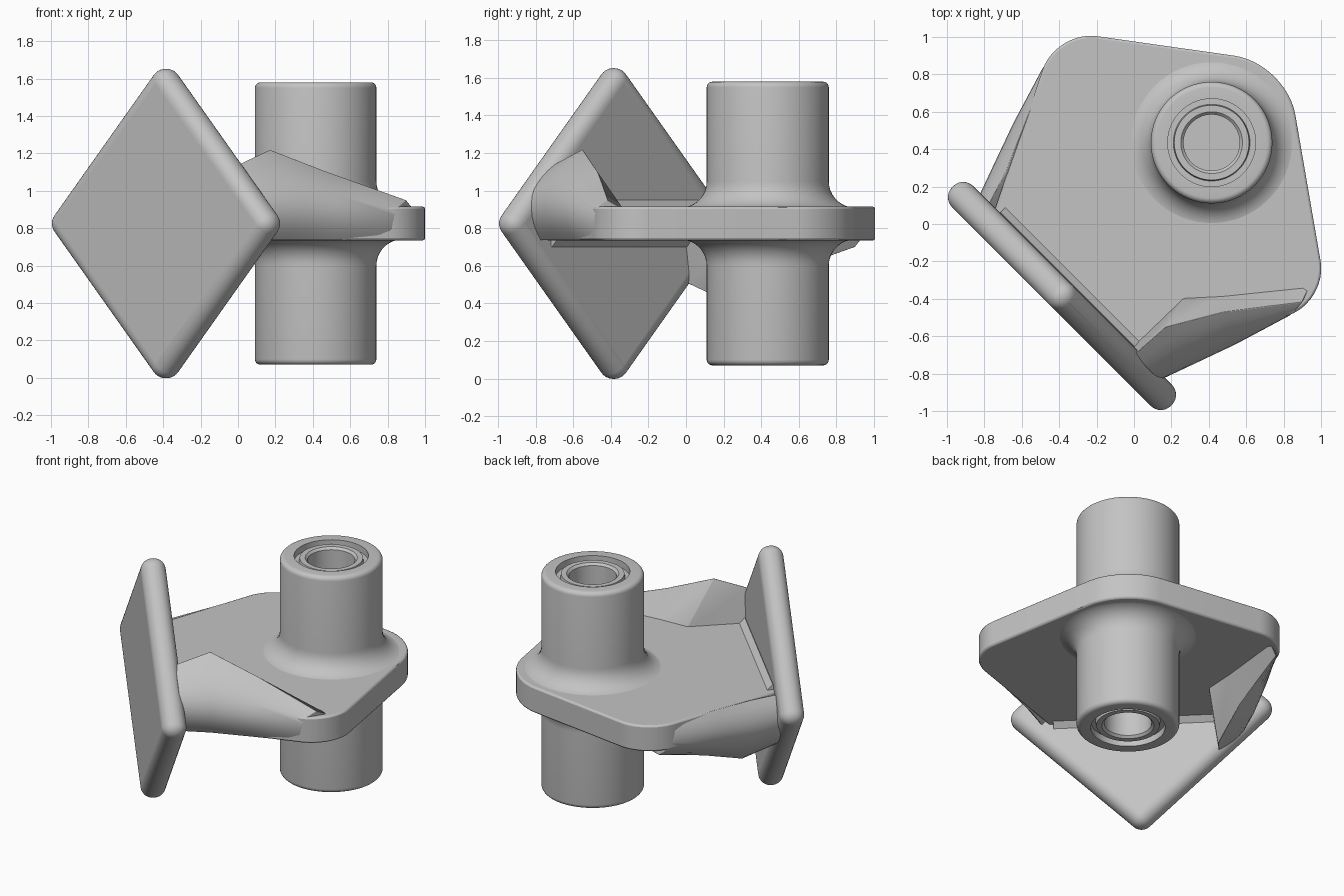
import bpy, bmesh, math
from mathutils import Vector, Matrix
from mathutils.geometry import interpolate_bezier

if "Cube" in bpy.data.objects:
    bpy.data.objects.remove(bpy.data.objects["Cube"])

MID = 0.825            # mid height of the bracket
HALF = 0.09            # half thickness of the flange
grey = bpy.data.materials.new("cast_grey")
grey.use_nodes = True
grey.diffuse_color = (0.55, 0.55, 0.55, 1)
grey.node_tree.nodes["Principled BSDF"].inputs["Base Color"].default_value = grey.diffuse_color


def finish(name, bm, angle=35, bevel=0, segments=4):
    bmesh.ops.recalc_face_normals(bm, faces=bm.faces)
    mesh = bpy.data.meshes.new(name)
    bm.to_mesh(mesh)
    bm.free()
    obj = bpy.data.objects.new(name, mesh)
    bpy.context.collection.objects.link(obj)
    mesh.materials.append(grey)
    if bevel:
        mod = obj.modifiers.new("rounding", 'BEVEL')
        mod.width, mod.segments = bevel, segments
        mod.limit_method, mod.angle_limit = 'ANGLE', math.radians(40)
    bpy.ops.object.select_all(action='DESELECT')
    obj.select_set(True)
    bpy.context.view_layer.objects.active = obj
    bpy.ops.object.shade_smooth_by_angle(angle=math.radians(angle))
    return obj


def box(name, size, location, rotation, bevel, segments):
    bm = bmesh.new()
    bmesh.ops.create_cube(bm, size=1, matrix=Matrix.Diagonal((*size, 1)))
    obj = finish(name, bm, 35, bevel, segments)
    obj.matrix_world = Matrix.Translation(location) @ rotation
    return obj


# Diamond plate, standing on one corner and facing (-x, -y)
turn = Matrix.Rotation(math.radians(-45), 4, 'Z')
box("diamond_plate", (1.214, 0.16, 1.214), (-0.385, -0.385, MID),
    turn @ Matrix.Rotation(math.radians(45), 4, 'Y'), 0.076, 8)

# Flange with three rounded corners
bm = bmesh.new()
outline = [(-0.75, 0.06), (-0.49, 0.82), (-0.415, 1.035), (0.815, 0.86),
           (1.035, -0.415), (0.82, -0.49), (0.06, -0.75)]
verts = [bm.verts.new((x, y, MID - HALF)) for x, y in outline]
bm.faces.new(verts)
bmesh.ops.bevel(bm, geom=[verts[3]], offset=0.28, segments=12,
                profile=0.5, affect='VERTICES')
bm.verts.ensure_lookup_table()
for corner in (outline[2], outline[4]):
    v = min(bm.verts, key=lambda p: (p.co.xy - Vector(corner)).length)
    bmesh.ops.bevel(bm, geom=[v], offset=0.22, segments=12,
                    profile=0.5, affect='VERTICES')
top = bmesh.ops.extrude_face_region(bm, geom=bm.faces[:])["geom"]
bmesh.ops.translate(bm, vec=(0, 0, 2 * HALF),
                    verts=[g for g in top if isinstance(g, bmesh.types.BMVert)])
finish("flange", bm, 35, 0.012, 2)

# Raised lip: each section is bottom, outer middle, ridge and inner foot
sections = [
    ((0.08, -0.79, 0.735), (0.13, -0.83, 0.95), (0.00, -0.70, 1.14), (0.00, -0.65, 0.9)),
    ((0.27, -0.69, 0.735), (0.31, -0.74, 0.97), (0.17, -0.55, 1.22), (0.27, -0.39, 0.9)),
    ((0.52, -0.59, 0.735), (0.54, -0.635, 0.93), (0.48, -0.47, 1.10), (0.48, -0.38, 0.9)),
    ((0.83, -0.47, 0.735), (0.83, -0.49, 0.86), (0.90, -0.42, 0.95), (0.94, -0.33, 0.9)),
]


def lip(name, flip):
    bm = bmesh.new()
    rings = []
    for section in sections:
        low, mid, ridge, foot = map(Vector, section)
        pull = mid * 2 - (low + ridge) / 2
        pts = interpolate_bezier(low, (low + pull * 2) / 3, (ridge + pull * 2) / 3, ridge, 12)
        pts = list(pts) + [foot]
        if flip:
            pts = [Vector((p.y, p.x, 2 * MID - p.z)) for p in pts]
        rings.append([bm.verts.new(p) for p in pts])
    for a, b in zip(rings, rings[1:]):
        for i in range(len(a)):
            j = (i + 1) % len(a)
            bm.faces.new((a[i], a[j], b[j], b[i]))
    bm.faces.new(rings[0])
    bm.faces.new(rings[-1])
    finish(name, bm, 45, 0.015, 3)


lip("raised_lip", False)
lip("lowered_lip", True)

# Small fillets where the flange meets the plate
for name, side in (("upper_fillet", 1), ("lower_fillet", -1)):
    box(name, (1.1, 0.05, 0.05), (-0.325, -0.325, MID + side * HALF),
        turn @ Matrix.Rotation(math.radians(45), 4, 'X'), 0, 1)

# Through tube, turned from a half profile and its mirror image
half = [(0.15, 0), (0.15, 0.725), (0.165, 0.74), (0.20, 0.74), (0.205, 0.71),
        (0.235, 0.71), (0.235, 0.755)]
half += [(0.295 + 0.03 * math.sin(a), 0.725 + 0.03 * math.cos(a))
         for a in (math.radians(18 * i) for i in range(6))]
half += [(0.465 - 0.14 * math.cos(a), 0.225 - 0.14 * math.sin(a))
         for a in (math.radians(10 * i) for i in range(10))]
profile = half + [(r, -z) for r, z in reversed(half[1:])]
bm = bmesh.new()
ring = [bm.verts.new((r, 0, z)) for r, z in profile]
edges = [bm.edges.new((a, b)) for a, b in zip(ring, ring[1:] + ring[:1])]
bmesh.ops.spin(bm, geom=ring + edges, cent=(0, 0, 0), axis=(0, 0, 1),
               angle=math.tau, steps=64, use_merge=False)
bmesh.ops.remove_doubles(bm, verts=bm.verts, dist=0.0001)
tube = finish("through_tube", bm, 35)
tube.location = (0.415, 0.435, MID)
